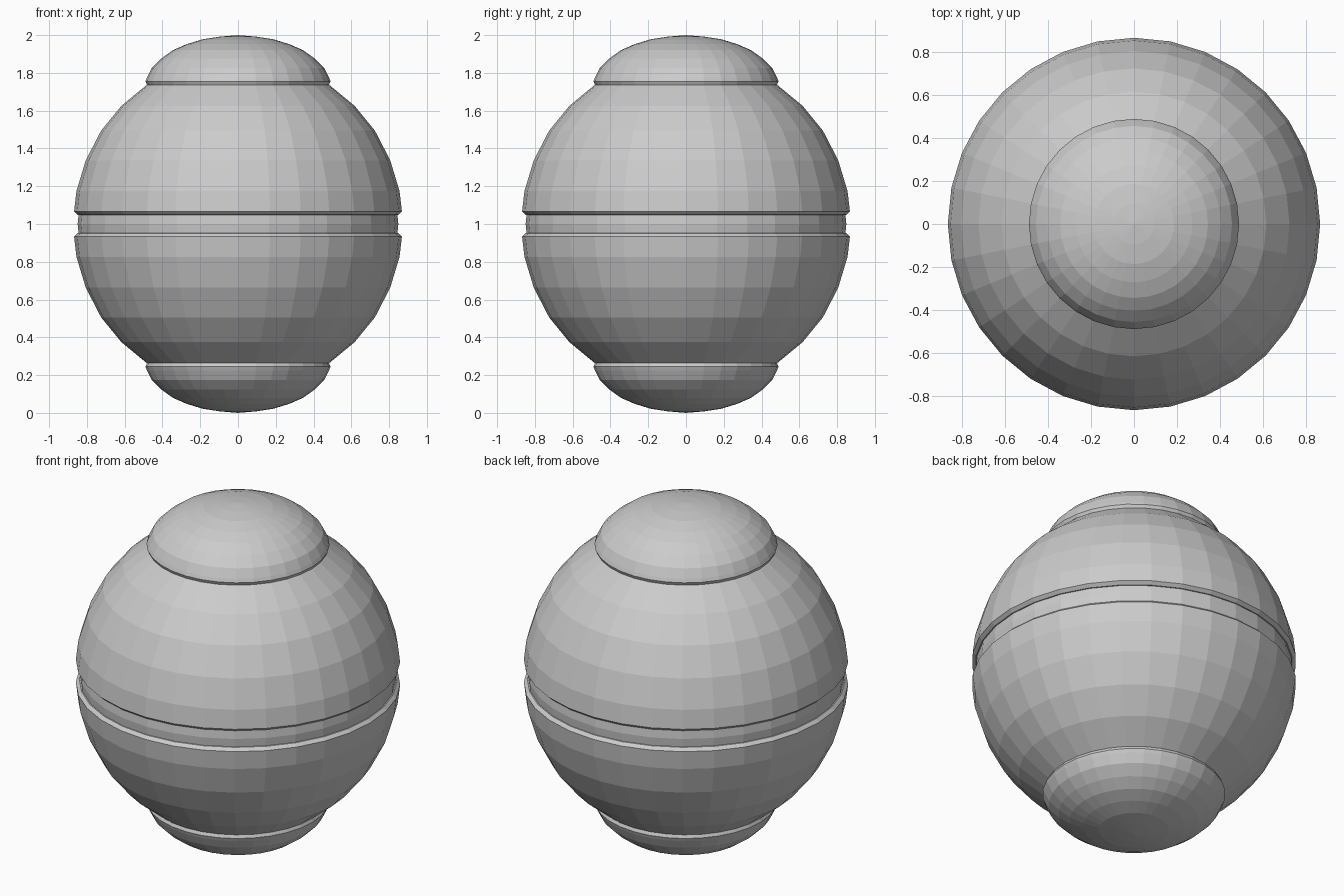
import bpy, bmesh, math

if "Cube" in bpy.data.objects:
    bpy.data.objects.remove(bpy.data.objects["Cube"])

SIDES = 32

grey = bpy.data.materials.new("plain_grey")
grey.diffuse_color = (0.6, 0.6, 0.6, 1)
grey.use_nodes = True
grey.node_tree.nodes["Principled BSDF"].inputs["Base Color"].default_value = grey.diffuse_color


def lathe(name, profile, flip=False):
    """Spin (radius, height above mid plane) points round z; flip mirrors below."""
    s = -1 if flip else 1
    bm = bmesh.new()
    rings = []
    for r, h in profile:
        z = 1 + s * h
        if r == 0:
            rings.append([bm.verts.new((0, 0, z))] * SIDES)
        else:
            rings.append([bm.verts.new((r * math.cos(2 * math.pi * i / SIDES),
                                        r * math.sin(2 * math.pi * i / SIDES), z))
                          for i in range(SIDES)])
    for a, b in zip(rings, rings[1:]):
        for i in range(SIDES):
            j = (i + 1) % SIDES
            quad = list(dict.fromkeys((a[i], a[j], b[j], b[i])))
            if flip:
                quad.reverse()
            bm.faces.new(quad)
    me = bpy.data.meshes.new(name)
    bm.to_mesh(me)
    bm.free()
    me.materials.append(grey)
    ob = bpy.data.objects.new(name, me)
    bpy.context.collection.objects.link(ob)
    return ob


# half shell: bevelled rim, then sphere rings up to under the cap
shell = [(0.83, 0.047), (0.85, 0.049), (0.868, 0.066), (0.855, 0.175), (0.806, 0.337),
         (0.725, 0.494), (0.617, 0.626), (0.485, 0.735), (0.40, 0.79)]

# flattened dome with a small undercut at its base
cap = [(0.44, 0.735), (0.481, 0.735), (0.490, 0.755), (0.482, 0.775), (0.457, 0.825),
       (0.405, 0.877), (0.345, 0.92), (0.272, 0.952), (0.187, 0.978),
       (0.095, 0.992), (0, 1.0)]

for label, flip in (("upper", False), ("lower", True)):
    lathe(label + "_shell", shell, flip)
    lathe(label + "_cap", cap, flip)

# recessed belt between the two shells
lathe("middle_band", [(0.843, -0.06), (0.849, 0), (0.843, 0.06)])
